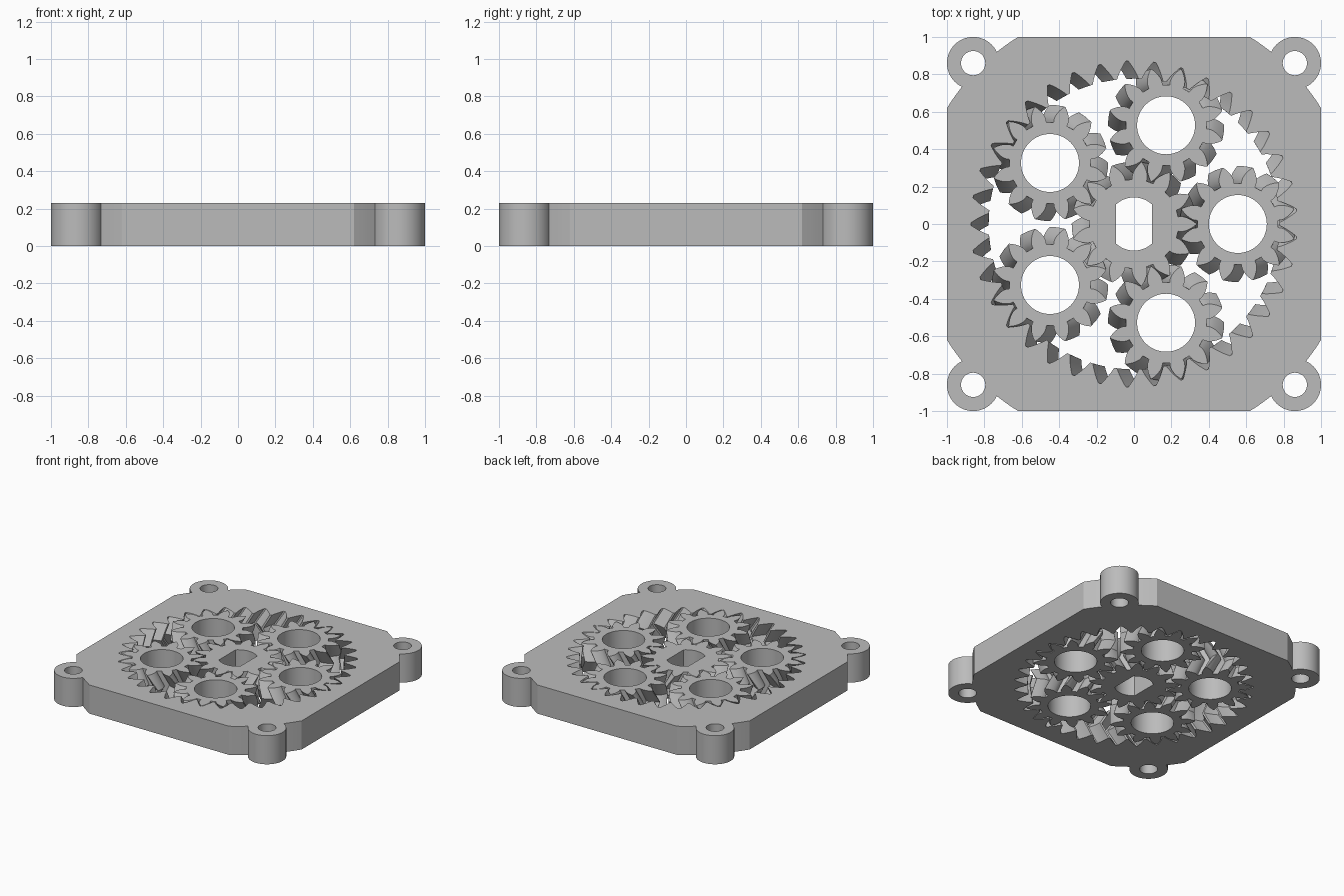
import bpy, bmesh
from math import pi, sin, cos, tan, acos, atan2, sqrt, radians

cube = bpy.data.objects.get("Cube")
if cube:
    bpy.data.objects.remove(cube, do_unlink=True)

HEIGHT = 0.23
LEVELS = (0, 0.25, 0.5, 0.75, 1)
SUN_TEETH, PLANET_TEETH, RING_TEETH = 13, 12, 37
MODULE = 0.0444
PRESSURE = radians(30)
PLANETS = 5
ORBIT = MODULE * (SUN_TEETH + PLANET_TEETH) / 2

grey = bpy.data.materials.new("plain_grey")
grey.use_nodes = True
grey.diffuse_color = (0.5, 0.5, 0.5, 1)
grey.node_tree.nodes["Principled BSDF"].inputs["Base Color"].default_value = (0.5, 0.5, 0.5, 1)


def arc(radius, start, end, steps, centre=(0, 0)):
    """Points along an arc, both ends included."""
    angles = [start + (end - start) * i / steps for i in range(steps + 1)]
    return [(centre[0] + radius * cos(a), centre[1] + radius * sin(a)) for a in angles]


def circle(radius, centre=(0, 0), steps=64):
    return arc(radius, 0, 2 * pi, steps, centre)[:-1]


def involute(a):
    return tan(a) - a


def gear_outline(teeth, inner, outer, play):
    """Involute tooth outline with one tooth centred on +x."""
    pitch = MODULE * teeth / 2
    base = pitch * cos(PRESSURE)
    radii = [inner + (outer - inner) * i / 7 for i in range(8)]
    flank = []
    for r in radii:
        half = pi / (2 * teeth) + involute(PRESSURE) - involute(acos(min(1, base / r))) + play / r
        flank.append((r, max(half, 0.003)))
    points = []
    for k in range(teeth):
        mid = 2 * pi * k / teeth
        points += [(r * cos(mid - h), r * sin(mid - h)) for r, h in flank]
        points += [(r * cos(mid + h), r * sin(mid + h)) for r, h in reversed(flank)]
    return points


def turn(points, angle):
    c, s = cos(angle), sin(angle)
    return [(x * c - y * s, x * s + y * c) for x, y in points]


def build(name, loops, location=(0, 0)):
    """Loft (outline, end_angle, middle_angle) loops and cap both ends."""
    bm = bmesh.new()
    bottom, top = [], []
    for points, end, middle in loops:
        rings = []
        for t in LEVELS:
            blend = 1 - abs(2 * t - 1)
            ring = turn(points, end + (middle - end) * blend)
            rings.append([bm.verts.new((x, y, t * HEIGHT)) for x, y in ring])
        n = len(points)
        for low, high in zip(rings, rings[1:]):
            for i in range(n):
                j = (i + 1) % n
                bm.faces.new((low[i], low[j], high[j], high[i]))
        for store, ring in ((bottom, rings[0]), (top, rings[-1])):
            store += [bm.edges.get((ring[i], ring[(i + 1) % n])) for i in range(n)]
    for edges, z in ((bottom, -1), (top, 1)):
        bmesh.ops.triangle_fill(bm, use_beauty=True, edges=edges, normal=(0, 0, z))
    bmesh.ops.recalc_face_normals(bm, faces=bm.faces[:])
    mesh = bpy.data.meshes.new(name)
    bm.to_mesh(mesh)
    bm.free()
    mesh.materials.append(grey)
    obj = bpy.data.objects.new(name, mesh)
    obj.location = (location[0], location[1], 0)
    bpy.context.collection.objects.link(obj)
    bpy.ops.object.select_all(action="DESELECT")
    obj.select_set(True)
    bpy.context.view_layer.objects.active = obj
    bpy.ops.object.shade_smooth_by_angle(angle=radians(25))
    return obj


# Frame outline: a square trimmed by a disc, with a round lug at each corner
LUG, LUG_AT = 0.14, 0.86
DISC = sqrt(1 + 0.62 ** 2)
far = LUG_AT * sqrt(2)
spread = acos((DISC ** 2 + far ** 2 - LUG ** 2) / (2 * DISC * far))
edge = acos(1 / DISC)
meet = pi / 4 - spread
lug_start = atan2(DISC * sin(meet) - LUG_AT, DISC * cos(meet) - LUG_AT)
corner = arc(DISC, edge, meet, 3)
corner += arc(LUG, lug_start, pi / 2 - lug_start, 36, (LUG_AT, LUG_AT))[1:-1]
corner += arc(DISC, pi / 2 - meet, pi / 2 - edge, 3)
outline = [p for q in range(4) for p in turn(corner, q * pi / 2)]

# Ring gear frame with herringbone internal teeth and screw holes
ring_pitch = MODULE * RING_TEETH / 2
ring_cut = gear_outline(RING_TEETH, ring_pitch - MODULE, ring_pitch + 0.05, 0.003)
holes = [circle(0.065, (x, y), 40) for x in (-LUG_AT, LUG_AT) for y in (-LUG_AT, LUG_AT)]
build("ring_gear_frame",
      [(outline, 0, 0), (ring_cut, -pi / RING_TEETH, 0)] + [(h, 0, 0) for h in holes])

# Sun gear with a double-flat shaft hole
sun_pitch = MODULE * SUN_TEETH / 2
sun_teeth = gear_outline(SUN_TEETH, sun_pitch - 0.05, sun_pitch + MODULE, -0.003)
flat = acos(0.095 / 0.142)
shaft = arc(0.142, flat, pi - flat, 20) + arc(0.142, pi + flat, 2 * pi - flat, 20)
sun_mid = pi / SUN_TEETH
build("sun_gear", [(sun_teeth, 2 * sun_mid, sun_mid), (shaft, 0, 0)])

# Planet gears with round bores, each turned to mesh with the ring
planet_pitch = MODULE * PLANET_TEETH / 2
planet_teeth = gear_outline(PLANET_TEETH, planet_pitch - 0.05, planet_pitch + MODULE, -0.003)
for i in range(PLANETS):
    around = 2 * pi * i / PLANETS
    spin = around * (1 - RING_TEETH / PLANET_TEETH)
    build(f"planet_gear_{i + 1}",
          [(planet_teeth, spin - pi / PLANET_TEETH, spin), (circle(0.155), 0, 0)],
          (ORBIT * cos(around), ORBIT * sin(around)))
